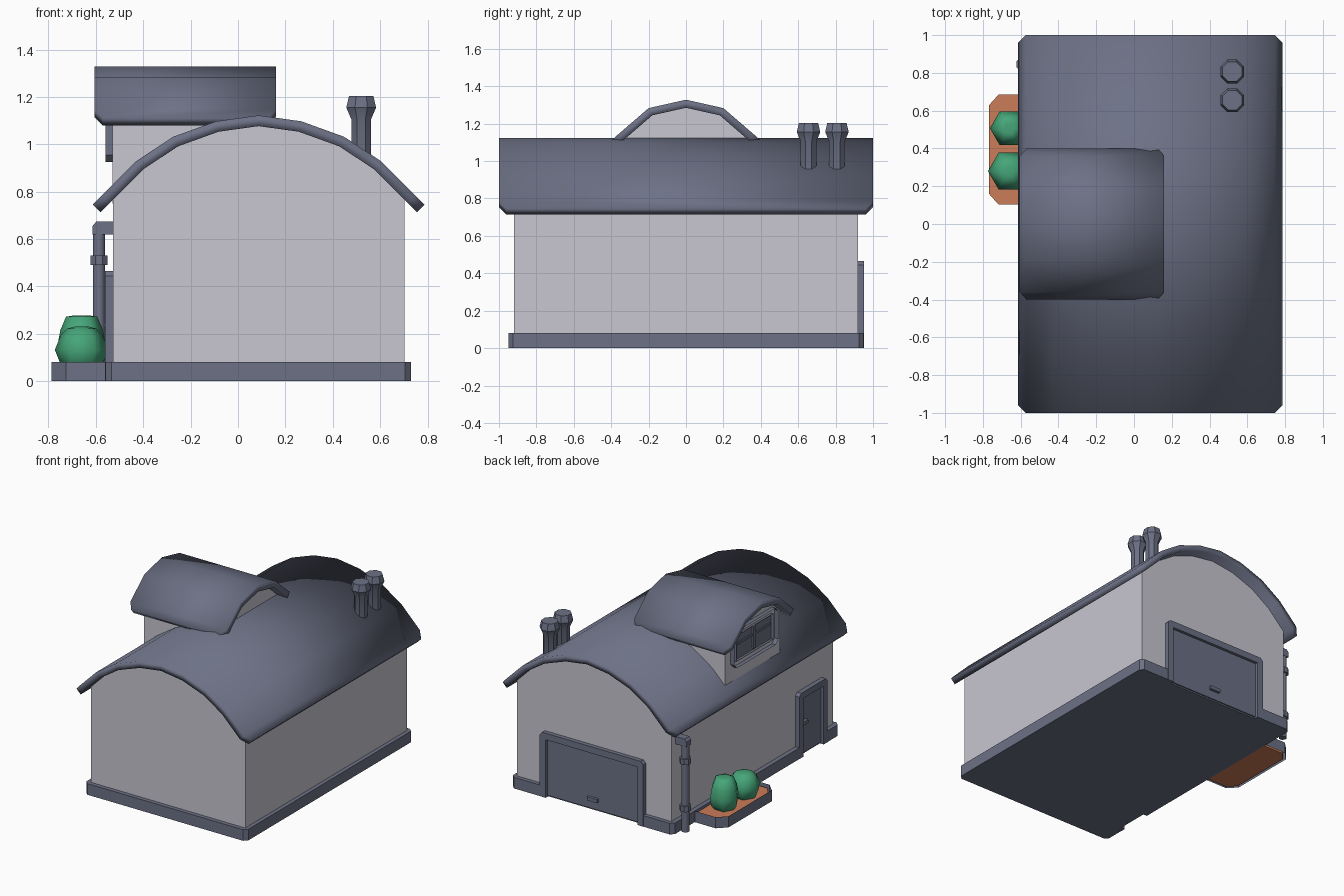
import bpy, bmesh, math
from mathutils import Vector

if "Cube" in bpy.data.objects:
    bpy.data.objects.remove(bpy.data.objects["Cube"])


def material(name, rgb):
    m = bpy.data.materials.new(name)
    m.diffuse_color = (*rgb, 1)
    m.use_nodes = True
    m.node_tree.nodes["Principled BSDF"].inputs["Base Color"].default_value = m.diffuse_color
    return m


SLATE = material("slate grey", (0.15, 0.165, 0.235))
WALL = material("pale wall", (0.58, 0.57, 0.64))
SOIL = material("terracotta soil", (0.60, 0.20, 0.10))
LEAF = material("leaf green", (0.06, 0.38, 0.19))
CX = 0.087          # centre line of the house


def finish(bm, name, mat, fix_normals=True):
    if fix_normals:
        bmesh.ops.recalc_face_normals(bm, faces=bm.faces)
    me = bpy.data.meshes.new(name)
    bm.to_mesh(me)
    bm.free()
    ob = bpy.data.objects.new(name, me)
    bpy.context.collection.objects.link(ob)
    me.materials.append(mat)
    return ob


def smooth(ob, angle=40):
    bpy.ops.object.select_all(action='DESELECT')
    ob.select_set(True)
    bpy.context.view_layer.objects.active = ob
    bpy.ops.object.shade_smooth_by_angle(angle=math.radians(angle))


def place(axis, u, v, t):
    return {'x': (t, u, v), 'y': (u, t, v), 'z': (u, v, t)}[axis]


def prism(name, pts, axis, lo, hi, mat, rim=0):
    """Extrude an outline along an axis; with rim > 0 it becomes a hollow frame."""
    bm = bmesh.new()
    bm.faces.new([bm.verts.new(place(axis, u, v, lo)) for u, v in pts])
    faces = bm.faces[:]
    if rim:
        bmesh.ops.inset_region(bm, faces=faces, thickness=rim, use_even_offset=True, use_boundary=True)
        bmesh.ops.delete(bm, geom=faces, context='FACES')
    ext = bmesh.ops.extrude_face_region(bm, geom=bm.faces[:])
    step = Vector(place(axis, 0, 0, hi - lo))
    bmesh.ops.translate(bm, vec=step, verts=[g for g in ext['geom'] if isinstance(g, bmesh.types.BMVert)])
    return finish(bm, name, mat)


def rect(u0, u1, v0, v1, c=0.0):
    if not c:
        return [(u0, v0), (u1, v0), (u1, v1), (u0, v1)]
    return [(u0 + c, v0), (u1 - c, v0), (u1, v0 + c), (u1, v1 - c),
            (u1 - c, v1), (u0 + c, v1), (u0, v1 - c), (u0, v0 + c)]


def door_trim(c, h, top, w):
    """Upside-down U outline with clipped top corners."""
    k = 0.02
    return [(c - h, 0), (c - h, top - k), (c - h + k, top), (c + h - k, top), (c + h, top - k), (c + h, 0),
            (c + h - w, 0), (c + h - w, top - w), (c - h + w, top - w), (c - h + w, 0)]


def lathe(name, rings, loc, sides, mat, turn=0.0):
    bm = bmesh.new()
    loops = [[bm.verts.new((loc[0] + r * math.cos(turn + math.tau * i / sides),
                            loc[1] + r * math.sin(turn + math.tau * i / sides), z))
              for i in range(sides)] for r, z in rings]
    for a, b in zip(loops, loops[1:]):
        for i in range(sides):
            j = (i + 1) % sides
            bm.faces.new((a[i], a[j], b[j], b[i]))
    bm.faces.new(loops[0])
    bm.faces.new(loops[-1])
    return finish(bm, name, mat)


def mirrored(half, c):
    return [(c - u, z) for u, z in half[::-1]] + [(c + u, z) for u, z in half[1:]]


def curved_roof(name, half, c, axis, lo, hi, clip, thick):
    """Arched sheet from half a profile, eave corners clipped, thickened downwards."""
    pts = mirrored(half, c)
    bm = bmesh.new()
    rows = []
    for i, (u, z) in enumerate(pts):
        k = clip if i in (0, len(pts) - 1) else 0
        rows.append([bm.verts.new(place(axis, u, z, t)) for t in (lo + k, hi - k)])
    for a, b in zip(rows, rows[1:]):
        f = bm.faces.new((a[0], a[1], b[1], b[0]))
        f.normal_update()
        if f.normal.z < 0:
            f.normal_flip()
    ob = finish(bm, name, SLATE, False)
    mod = ob.modifiers.new("thickness", 'SOLIDIFY')
    mod.thickness, mod.offset, mod.use_even_offset = thick, -1, True
    smooth(ob)


# Main house body and curved roof
main_arc = [(0, 1.122), (0.18, 1.097), (0.36, 1.032), (0.515, 0.93), (0.66, 0.785), (0.70, 0.745)]
curved_roof("main_roof", main_arc, CX, 'y', -1, 1, 0.04, 0.045)
body_arc = [(u, z - 0.03) for u, z in main_arc[:4]] + [(0.615, 0.80), (0.615, 0.02)]
prism("house_walls", mirrored(body_arc, CX), 'y', -0.92, 0.92, WALL)

# Plinth, notched where the two doors stand
GARAGE, SIDE = 0.087, -0.65
k = 0.025
plinth = [(-0.56 + k, -0.95), (0.73 - k, -0.95), (0.73, -0.95 + k), (0.73, 0.95 - k), (0.73 - k, 0.95),
          (GARAGE + 0.365, 0.95), (GARAGE + 0.365, 0.921), (GARAGE - 0.365, 0.921), (GARAGE - 0.365, 0.95),
          (-0.56 + k, 0.95), (-0.56, 0.95 - k), (-0.56, SIDE + 0.115), (-0.531, SIDE + 0.115),
          (-0.531, SIDE - 0.115), (-0.56, SIDE - 0.115), (-0.56, -0.95 + k)]
prism("plinth", plinth, 'z', 0, 0.08, SLATE)

# Garage door at the back, side door at the left
prism("garage_frame", door_trim(GARAGE, 0.412, 0.465, 0.047), 'y', 0.91, 0.951, SLATE)
prism("garage_door", rect(GARAGE - 0.37, GARAGE + 0.37, 0.01, 0.42), 'y', 0.915, 0.93, SLATE)
prism("garage_handle", rect(0.045, 0.125, 0.07, 0.095), 'y', 0.92, 0.95, SLATE)
prism("side_door_frame", door_trim(SIDE, 0.16, 0.465, 0.045), 'x', -0.561, -0.52, SLATE)
prism("side_door", rect(SIDE - 0.12, SIDE + 0.12, 0.01, 0.425), 'x', -0.54, -0.525, SLATE)
prism("side_door_handle", rect(-0.585, -0.545, 0.225, 0.25), 'x', -0.565, -0.53, SLATE)

# Dormer with its own curved roof
dormer_arc = [(0, 1.328), (0.2, 1.283), (0.36, 1.145), (0.40, 1.11)]
curved_roof("dormer_roof", dormer_arc, 0, 'x', -0.605, 0.16, 0.035, 0.042)
dormer_wall = [(0, 1.305), (0.19, 1.262), (0.315, 1.155), (0.315, 0.75)]
prism("dormer_walls", mirrored(dormer_wall, 0), 'x', -0.53, 0.085, WALL)

# Dormer window: outer frame, sash, pane and bars
prism("window_frame", rect(-0.25, 0.25, 0.925, 1.19, 0.03), 'x', -0.56, -0.525, SLATE, 0.045)
prism("window_sash", rect(-0.21, 0.21, 0.965, 1.15), 'x', -0.548, -0.525, SLATE, 0.03)
prism("window_pane", rect(-0.2, 0.2, 0.97, 1.145), 'x', -0.535, -0.527, SLATE)
prism("window_post", rect(-0.012, 0.012, 0.98, 1.14), 'x', -0.546, -0.53, SLATE)
prism("window_bar", rect(-0.19, 0.19, 1.075, 1.09), 'x', -0.543, -0.53, SLATE)

# Pair of chimney pipes
for n, y in enumerate((0.655, 0.807)):
    pipe = [(0.045, 0.9), (0.045, 1.105), (0.068, 1.155), (0.056, 1.203), (0.04, 1.203)]
    smooth(lathe(f"chimney_{n + 1}", pipe, (0.52, y), 8, SLATE, math.pi / 8), 35)

# Drainpipe with collars and elbow
px, py = -0.587, 0.845
smooth(lathe("drainpipe", [(0.027, 0.0), (0.027, 0.64)], (px, py), 8, SLATE, math.pi / 8), 50)
for n, z in enumerate((0.17, 0.51)):
    lathe(f"pipe_collar_{n + 1}", [(0.039, z - 0.02), (0.039, z + 0.02)], (px, py), 8, SLATE, math.pi / 8)
elbow = [(-0.614, 0.62), (-0.52, 0.62), (-0.52, 0.674), (-0.598, 0.674), (-0.614, 0.655)]
prism("pipe_elbow", elbow, 'y', py - 0.027, py + 0.027, SLATE)

# Planter with soil and two bushes
c = 0.06
planter = [(-0.54, 0.088), (-0.54, 0.70), (-0.787 + c, 0.70), (-0.787, 0.70 - c), (-0.787, 0.088 + c), (-0.787 + c, 0.088)]
prism("planter_rim", planter, 'z', 0, 0.08, SLATE, 0.026)
prism("planter_soil", [(-0.664 + (x + 0.664) * 0.85, 0.394 + (y - 0.394) * 0.95) for x, y in planter],
      'z', 0.0, 0.06, SOIL)
tall = [(0.065, 0.05), (0.095, 0.09), (0.103, 0.145), (0.09, 0.215), (0.066, 0.272), (0.03, 0.278)]
short = [(0.07, 0.05), (0.09, 0.075), (0.113, 0.132), (0.088, 0.195), (0.062, 0.222), (0.03, 0.23)]
smooth(lathe("tall_bush", tall, (-0.66, 0.507), 6, LEAF), 65)
smooth(lathe("short_bush", short, (-0.66, 0.28), 6, LEAF), 65)
